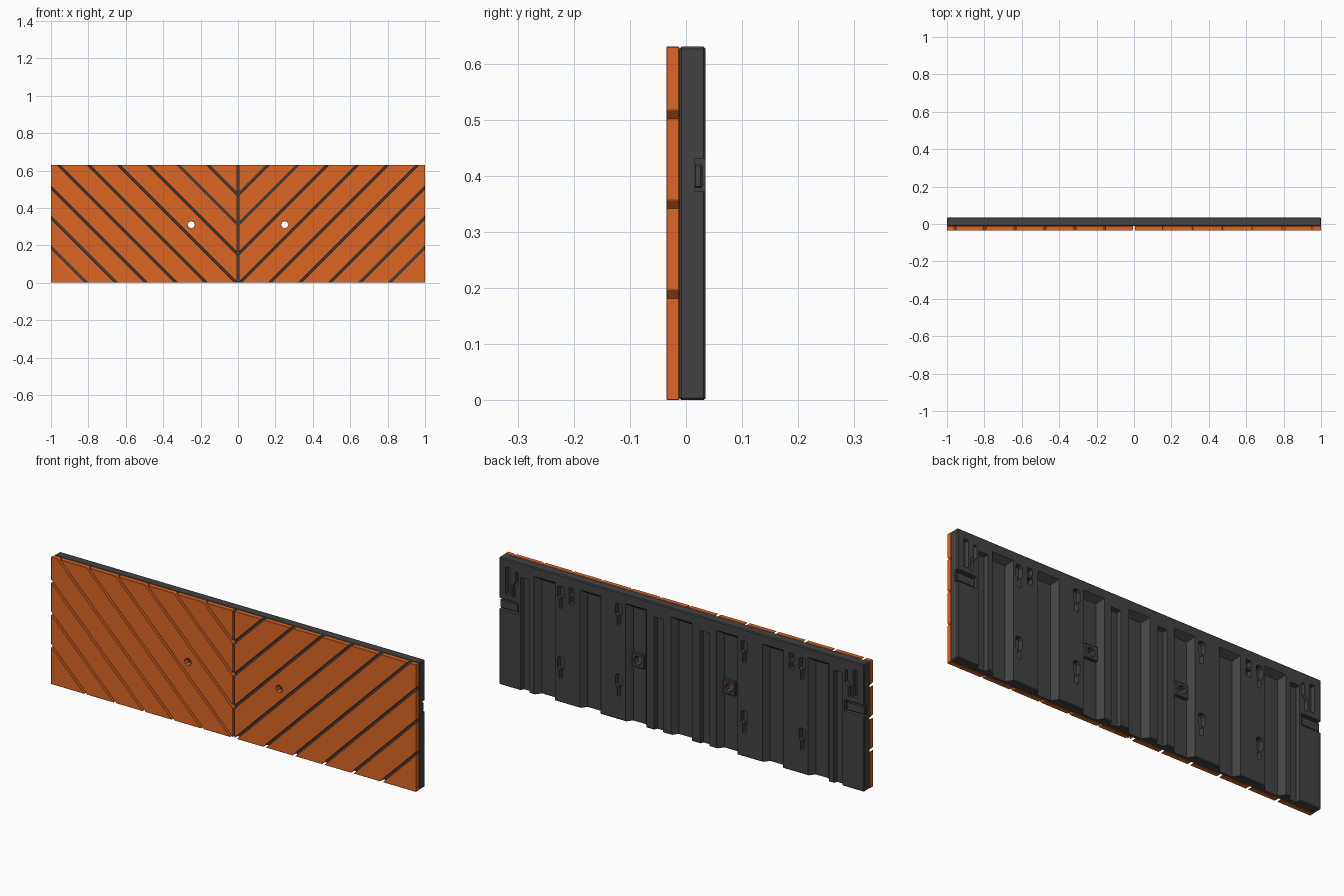
import bpy, bmesh, math
from mathutils import Matrix, Vector

if "Cube" in bpy.data.objects:
    bpy.data.objects.remove(bpy.data.objects["Cube"])

H = 0.63
Y_FRONT, Y_JOIN, Y_BACK = -0.035, -0.012, 0.035
HOLE_X, HOLE_Z = 0.25, 0.31


def material(name, color):
    m = bpy.data.materials.new(name)
    m.diffuse_color = color
    m.use_nodes = True
    m.node_tree.nodes["Principled BSDF"].inputs["Base Color"].default_value = m.diffuse_color
    return m


ORANGE = material("orange_board", (0.72, 0.135, 0.018, 1))
DARK = material("dark_plastic", (0.055, 0.055, 0.055, 1))


def make_object(name, bm, mat=None):
    bmesh.ops.recalc_face_normals(bm, faces=bm.faces[:])
    me = bpy.data.meshes.new(name)
    bm.to_mesh(me)
    bm.free()
    ob = bpy.data.objects.new(name, me)
    bpy.context.collection.objects.link(ob)
    if mat:
        me.materials.append(mat)
    return ob


def box(bm, x0, x1, y0, y1, z0, z1, chamfer=0):
    m = Matrix.Translation(((x0 + x1) / 2, (y0 + y1) / 2, (z0 + z1) / 2)) @ \
        Matrix.Diagonal((abs(x1 - x0), y1 - y0, z1 - z0, 1))
    verts = bmesh.ops.create_cube(bm, size=1, matrix=m)["verts"]
    if chamfer:
        edges = list({e for v in verts for e in v.link_edges})
        bmesh.ops.bevel(bm, geom=edges, offset=chamfer, segments=1, affect='EDGES')


def prism(bm, points, y0, y1):
    """Extrude an (x, z) outline along y."""
    face = bm.faces.new([bm.verts.new((x, y0, z)) for x, z in points])
    ext = bmesh.ops.extrude_face_region(bm, geom=[face])["geom"]
    bmesh.ops.translate(bm, vec=(0, y1 - y0, 0),
                        verts=[g for g in ext if isinstance(g, bmesh.types.BMVert)])


def channel(bm, x, w, top, floor_y, slope):
    """Tapered trough, open at the bottom edge and narrowing towards its floor."""
    ring = []
    for y, s in ((floor_y, slope), (Y_BACK, 0), (Y_BACK + 0.01, 0)):
        a, b, t = x - w / 2 + s, x + w / 2 - s, top - s
        ring.append([bm.verts.new((px, y, pz))
                     for px, pz in ((a, -0.05), (b, -0.05), (b, t), (a, t))])
    bm.faces.new(ring[0])
    bm.faces.new(ring[-1])
    for r, q in zip(ring, ring[1:]):
        for i in range(4):
            j = (i + 1) % 4
            bm.faces.new((r[i], r[j], q[j], q[i]))


def round_hole(bm, x, radius):
    m = Matrix.Translation((x, 0, HOLE_Z)) @ Matrix.Rotation(math.pi / 2, 4, 'X')
    bmesh.ops.create_cone(bm, cap_ends=True, segments=8, radius1=radius,
                          radius2=radius, depth=0.2, matrix=m)


def cut(ob, bm):
    cutter = make_object("cutter", bm)
    cutter.hide_render = True
    mod = ob.modifiers.new("cut", 'BOOLEAN')
    mod.operation, mod.object, mod.solver, mod.use_self = 'DIFFERENCE', cutter, 'EXACT', True
    bpy.context.view_layer.objects.active = ob
    bpy.ops.object.modifier_apply(modifier=mod.name)
    bpy.data.objects.remove(cutter)


# Diagonal boards, mirrored about the centre into a V pattern
GAP = 0.005
for side, sx in (("right", 1), ("left", -1)):
    for i in range(10):
        lo, hi = -0.97 + 0.16 * i, -0.81 + 0.16 * i
        bm = bmesh.new()
        bm.faces.new([bm.verts.new(p) for p in ((GAP, Y_FRONT, 0), (1, Y_FRONT, 0),
                                                (1, Y_FRONT, H), (GAP, Y_FRONT, H))])
        shift = GAP * math.sqrt(2)
        n = Vector((-1, 0, 1)).normalized()
        cuts = [(hi - shift, n)] if hi < 0.5 else []
        if i > 0:
            cuts.append((lo + shift, -n))
        for c, nn in cuts:
            bmesh.ops.bisect_plane(bm, geom=bm.verts[:] + bm.edges[:] + bm.faces[:],
                                   plane_co=(0, 0, c), plane_no=nn, clear_outer=True)
        if not bm.faces:
            bm.free()
            continue
        outline = [(sx * v.co.x, v.co.z) for v in list(bm.faces)[0].verts]
        bm.clear()
        prism(bm, outline, Y_FRONT, Y_JOIN)
        bmesh.ops.recalc_face_normals(bm, faces=bm.faces[:])
        bmesh.ops.bevel(bm, geom=bm.edges[:], offset=0.0015, segments=1, affect='EDGES')
        board = make_object(f"board_{side}_{i + 1}", bm, ORANGE)
        if lo < HOLE_Z - HOLE_X < hi:
            hole = bmesh.new()
            round_hole(hole, sx * HOLE_X, 0.019)
            cut(board, hole)

# Moulded backing panel
bm = bmesh.new()
box(bm, -1, 1, Y_JOIN, Y_BACK, 0, H, 0.004)
backing = make_object("backing_panel", bm, DARK)

# Vertical troughs of the backing
c = bmesh.new()
for k in range(-3, 4):
    channel(c, 0.25 * k, 0.115, 0.585, 0.005, 0.022)
for s in (1, -1):
    channel(c, s * 0.127, 0.05, 0.56, 0.015, 0.005)
    channel(c, s * 0.858, 0.05, 0.56, 0.015, 0.005)
    round_hole(c, s * HOLE_X, 0.022)

    # Keyhole hanging slots, upper and lower
    for x in (0.662, 0.344):
        for z in (0.575, 0.225):
            prism(c, [(s * (x + dx), z + dz) for dx, dz in (
                (-0.018, -0.008), (-0.01, 0), (0.01, 0), (0.018, -0.008), (0.018, -0.055),
                (0.009, -0.065), (0.009, -0.108), (-0.009, -0.108), (-0.009, -0.065),
                (-0.018, -0.055))], 0.01, 0.05)

    # Short vents, end latch slots and edge notches
    xs = sorted((s * 0.588, s * 0.616))
    for z0, z1 in ((0.5, 0.535), (0.545, 0.58)):
        box(c, *xs, 0.008, 0.05, z0, z1)
    box(c, *sorted((s * 0.94, s * 0.965)), 0.012, 0.05, 0.455, 0.59)
    prism(c, [(s * x, z) for x, z in ((0.895, 0.58), (0.91, 0.58), (0.91, 0.53), (0.928, 0.505),
                                     (0.928, 0.45), (0.913, 0.45), (0.913, 0.498),
                                     (0.895, 0.52))], 0.015, 0.05)
    box(c, *sorted((s * 0.893, s * 1.05)), 0.016, 0.05, 0.372, 0.43)
cut(backing, c)

for s, side in ((1, "right"), (-1, "left")):
    # Raised blocks around the bolt holes
    bm = bmesh.new()
    box(bm, s * HOLE_X - 0.034, s * HOLE_X + 0.034, 0.003, 0.02, HOLE_Z - 0.035, HOLE_Z + 0.035, 0.003)
    boss = make_object(f"bolt_block_{side}", bm, DARK)
    hole = bmesh.new()
    round_hole(hole, s * HOLE_X, 0.022)
    cut(boss, hole)

    # Catch inside each edge notch
    bm = bmesh.new()
    box(bm, *sorted((s * 0.9, s * 0.998)), 0.014, 0.029, 0.378, 0.42, 0.003)
    make_object(f"edge_catch_{side}", bm, DARK)
